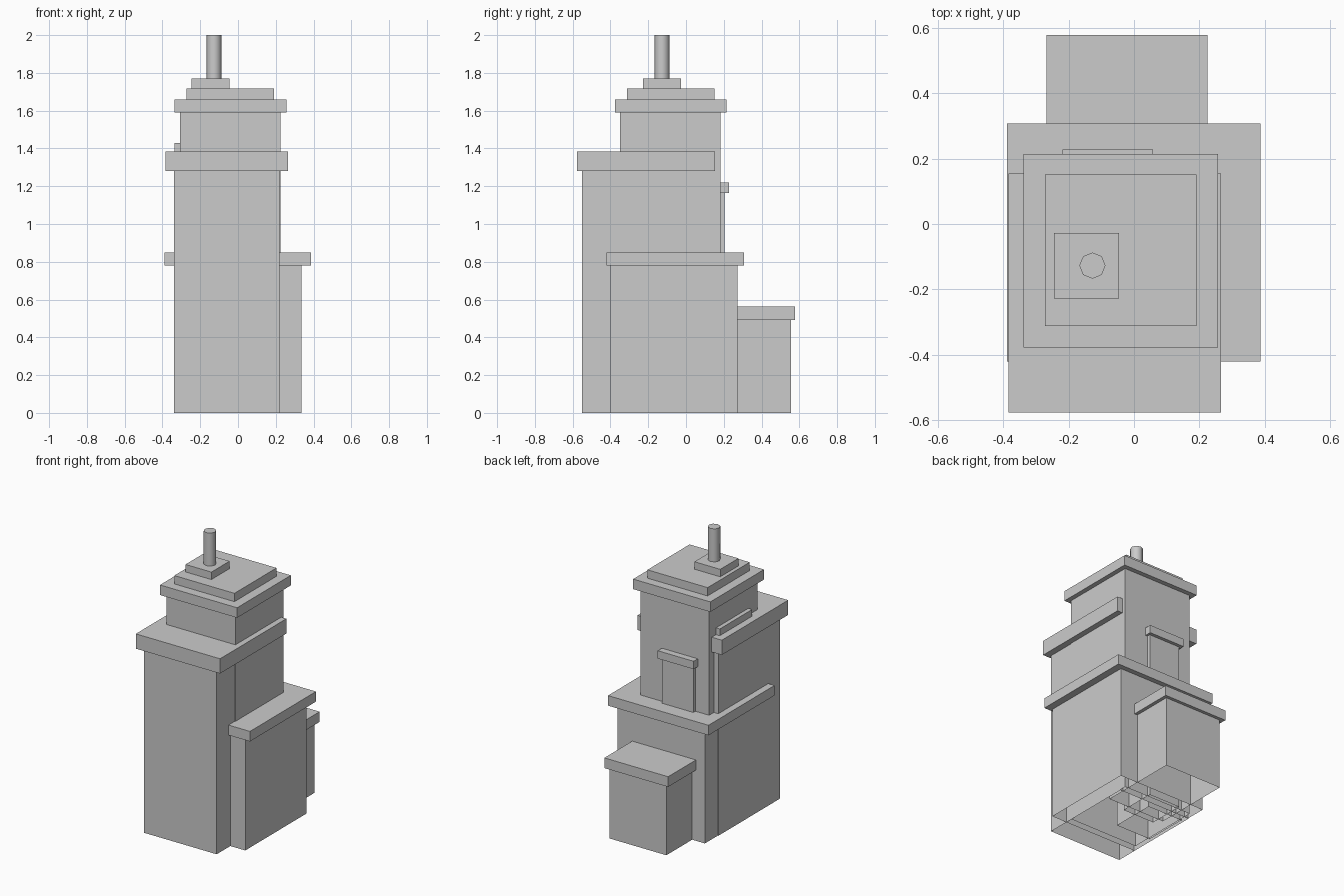
import bpy, bmesh
from mathutils import Matrix

if "Cube" in bpy.data.objects:
    bpy.data.objects.remove(bpy.data.objects["Cube"])


def box(name, x, y, z, open_bottom=False):
    """Axis-aligned box from (min, max) ranges, optionally without a floor."""
    bm = bmesh.new()
    size = [b - a for a, b in (x, y, z)]
    mid = [(a + b) / 2 for a, b in (x, y, z)]
    bmesh.ops.create_cube(bm, size=1, matrix=Matrix.Diagonal((*size, 1)))
    if open_bottom:
        floor = [f for f in bm.faces if f.normal.z < -0.5]
        bmesh.ops.delete(bm, geom=floor, context='FACES_ONLY')
    mesh = bpy.data.meshes.new(name)
    bm.to_mesh(mesh)
    bm.free()
    obj = bpy.data.objects.new(name, mesh)
    obj.location = mid
    bpy.context.collection.objects.link(obj)
    return obj


# Each block: wall x, wall y, roof slab x, roof slab y, slab z range
blocks = {
    "front_tower": ((-0.34, 0.221), (-0.55, 0.13), (-0.384, 0.265), (-0.576, 0.154), (1.28, 1.383)),
    "main_tower": ((-0.306, 0.225), (-0.35, 0.182), (-0.337, 0.257), (-0.377, 0.214), (1.59, 1.66)),
    "wide_block": ((-0.336, 0.336), (-0.40, 0.272), (-0.388, 0.386), (-0.42, 0.307), (0.78, 0.85)),
    "rear_block": ((-0.238, 0.20), (0.0, 0.556), (-0.267, 0.224), (-0.03, 0.578), (0.492, 0.563)),
    "rear_bay": ((-0.20, 0.042), (-0.05, 0.205), (-0.218, 0.058), (-0.07, 0.228), (1.165, 1.22)),
    "left_bay": ((-0.318, -0.05), (-0.225, 0.085), (-0.335, -0.03), (-0.25, 0.107), (1.376, 1.43)),
}
for name, (wx, wy, sx, sy, sz) in blocks.items():
    box(name + "_walls", wx, wy, (0, sz[0]), open_bottom=True)
    box(name + "_roof_slab", sx, sy, sz)

# Stepped tiers on the main roof
box("roof_tier", (-0.272, 0.191), (-0.312, 0.151), (1.66, 1.718))
box("mast_base", (-0.245, -0.046), (-0.227, -0.027), (1.718, 1.77))

# Mast
bpy.ops.mesh.primitive_cylinder_add(vertices=8, radius=0.04, depth=0.23,
                                    location=(-0.127, -0.127, 1.885))
bpy.context.object.name = "mast"
bpy.ops.object.shade_smooth_by_angle(angle=0.9)
